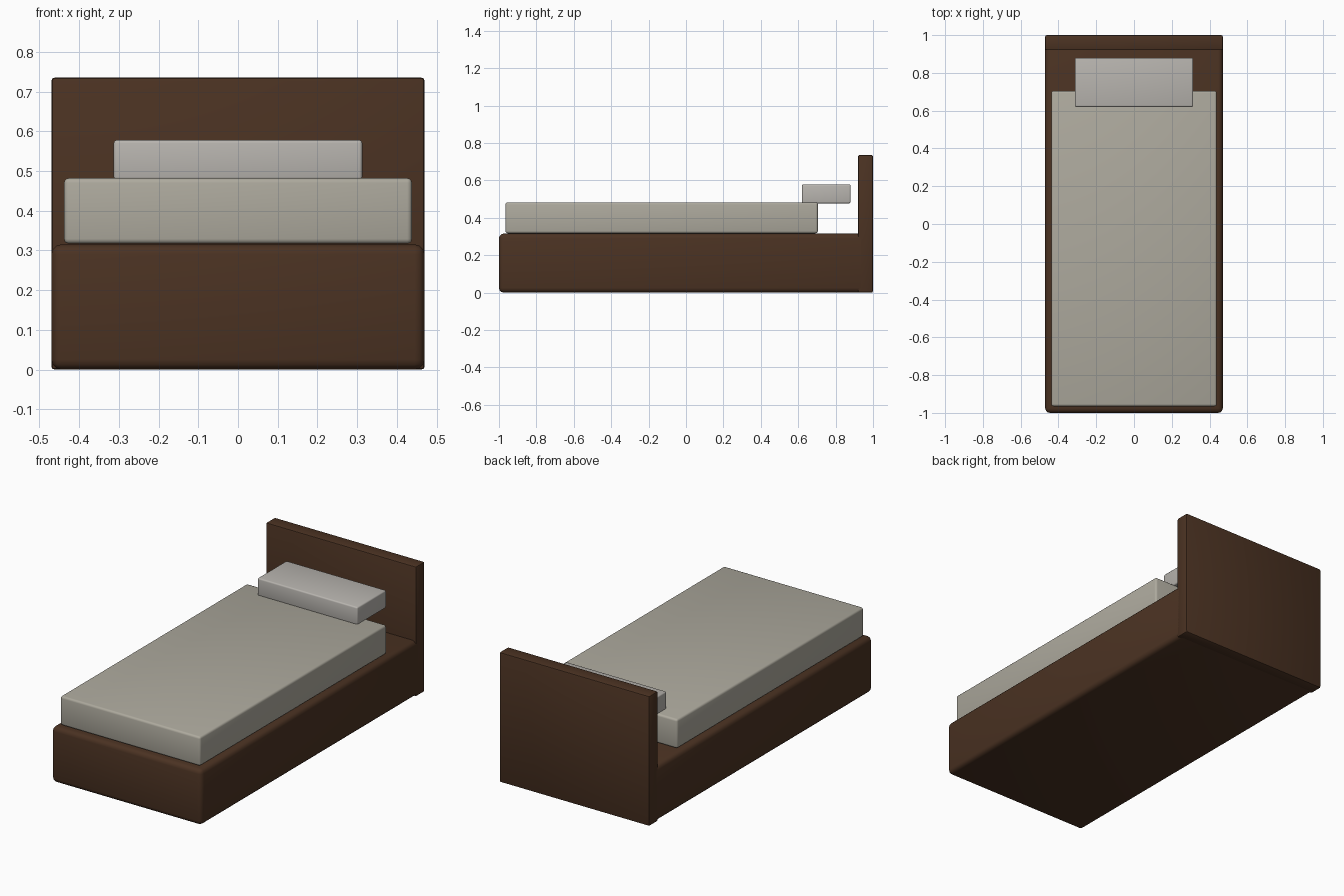
import bpy, math

if "Cube" in bpy.data.objects:
    bpy.data.objects.remove(bpy.data.objects["Cube"])


def material(name, rgb):
    m = bpy.data.materials.new(name)
    m.diffuse_color = (*rgb, 1)
    m.use_nodes = True
    m.node_tree.nodes["Principled BSDF"].inputs["Base Color"].default_value = m.diffuse_color
    return m


def box(name, x, y, z, bevel, segments, mat):
    """Rounded box from (min, max) extents on each axis."""
    spans = (x, y, z)
    bpy.ops.mesh.primitive_cube_add(size=1, location=[(a + b) / 2 for a, b in spans])
    ob = bpy.context.object
    ob.name = name
    ob.scale = [b - a for a, b in spans]
    bpy.ops.object.transform_apply(location=False, rotation=False, scale=True)
    ob.data.materials.append(mat)
    mod = ob.modifiers.new("soft_edges", "BEVEL")
    mod.width = bevel
    mod.segments = segments
    bpy.ops.object.modifier_apply(modifier=mod.name)
    bpy.ops.object.shade_smooth_by_angle(angle=math.radians(35))
    return ob


wood = material("dark_wood", (0.07, 0.032, 0.016))
sheet = material("mattress_fabric", (0.42, 0.40, 0.34))
linen = material("pillow_fabric", (0.48, 0.46, 0.43))

# Wooden base, its rear end let into the headboard
box("bed_base", (-0.47, 0.47), (-1.0, 0.96), (0.0, 0.315), 0.025, 3, wood)
# Upright headboard
box("headboard", (-0.47, 0.47), (0.92, 1.0), (0.0, 0.735), 0.008, 2, wood)
# Mattress, stopping short of the headboard
box("mattress", (-0.438, 0.438), (-0.965, 0.705), (0.317, 0.482), 0.012, 3, sheet)
# Pillow overhanging the mattress end
box("pillow", (-0.313, 0.313), (0.62, 0.88), (0.477, 0.578), 0.008, 3, linen)
